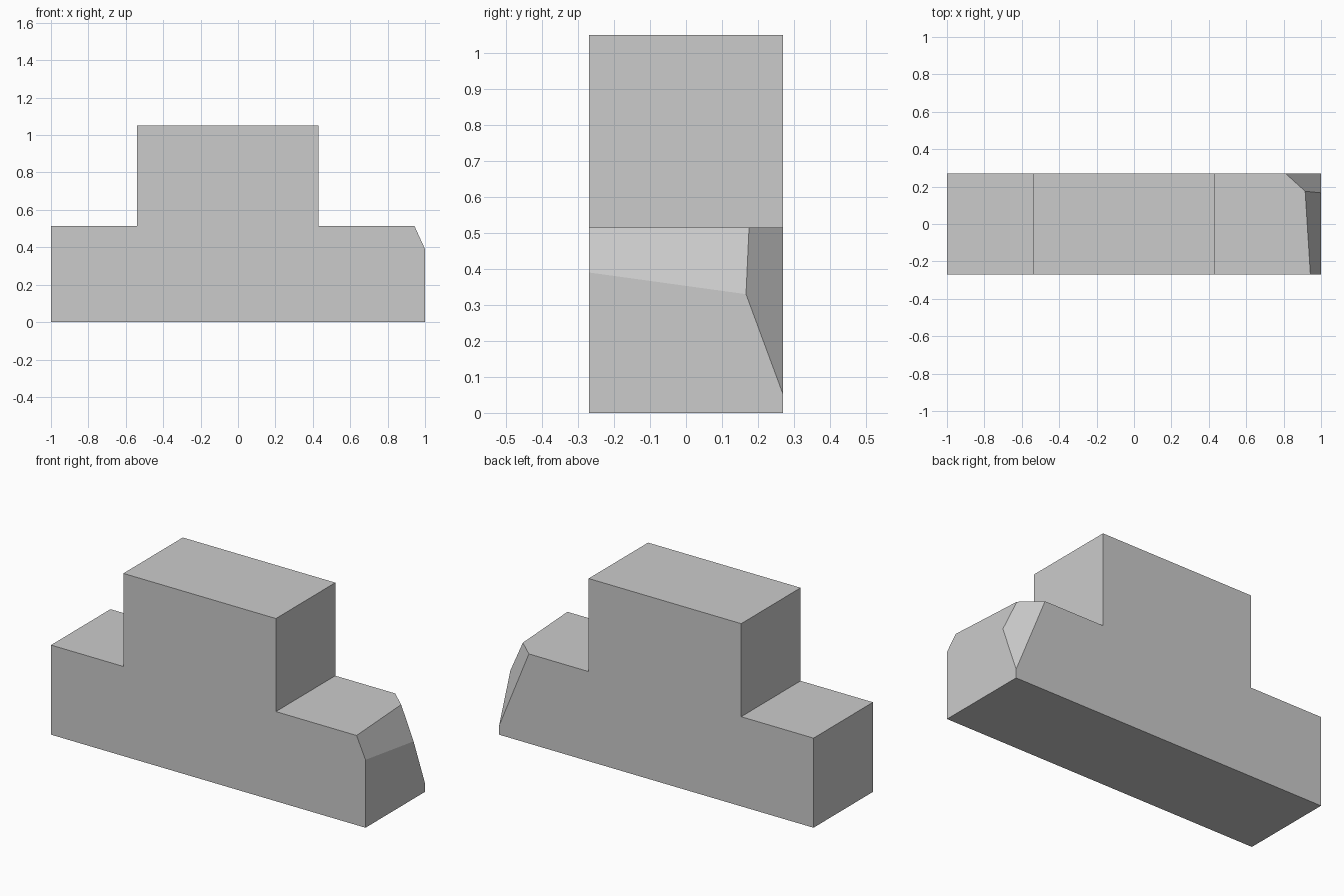
import bpy, bmesh
from mathutils import Vector

cube = bpy.data.objects.get("Cube")
if cube:
    bpy.data.objects.remove(cube, do_unlink=True)

HALF_DEPTH = 0.27

# Plain grey material
grey = bpy.data.materials.new("light_grey")
grey.use_nodes = True
colour = (0.6, 0.6, 0.6, 1)
grey.diffuse_color = colour
grey.node_tree.nodes["Principled BSDF"].inputs["Base Color"].default_value = colour

# Stepped profile, extruded from front to back
profile = [(-1, 0), (1, 0), (1, 0.515), (0.43, 0.515),
           (0.43, 1.05), (-0.54, 1.05), (-0.54, 0.515), (-1, 0.515)]
bm = bmesh.new()
front = bm.faces.new([bm.verts.new((x, -HALF_DEPTH, z)) for x, z in profile])
back = bmesh.ops.extrude_face_region(bm, geom=[front])["geom"]
bmesh.ops.translate(bm, vec=(0, 2 * HALF_DEPTH, 0),
                    verts=[v for v in back if isinstance(v, bmesh.types.BMVert)])
bmesh.ops.recalc_face_normals(bm, faces=bm.faces[:])


def slice_off(a, b, c):
    """Cut the right end along the plane through three points and cap it."""
    a, b, c = Vector(a), Vector(b), Vector(c)
    normal = (b - a).cross(c - a).normalized()
    if normal.x < 0:
        normal.negate()
    # Limit the cut to the low step so the tall block stays whole
    faces = [f for f in bm.faces if any(v.co.x > 0.8 for v in f.verts)]
    edges = {e for f in faces for e in f.edges}
    verts = {v for f in faces for v in f.verts}
    bmesh.ops.bisect_plane(bm, geom=[*verts, *edges, *faces], dist=1e-5,
                           plane_co=a, plane_no=normal)
    gone = [v for v in bm.verts if v.co.x > 0.8 and (v.co - a).dot(normal) > 1e-4]
    bmesh.ops.delete(bm, geom=gone, context='VERTS')
    bmesh.ops.holes_fill(bm, edges=[e for e in bm.edges if e.is_boundary], sides=0)


# Bevelled top edge, then the chipped back corner
slice_off((0.943, -0.27, 0.515), (1, -0.27, 0.39), (0.915, 0.175, 0.515))
slice_off((0.81, 0.27, 0.515), (0.915, 0.175, 0.515), (1, 0.27, 0.05))
bmesh.ops.recalc_face_normals(bm, faces=bm.faces[:])

mesh = bpy.data.meshes.new("stepped_block")
bm.to_mesh(mesh)
bm.free()
mesh.materials.append(grey)
block = bpy.data.objects.new("stepped_block", mesh)
bpy.context.collection.objects.link(block)
